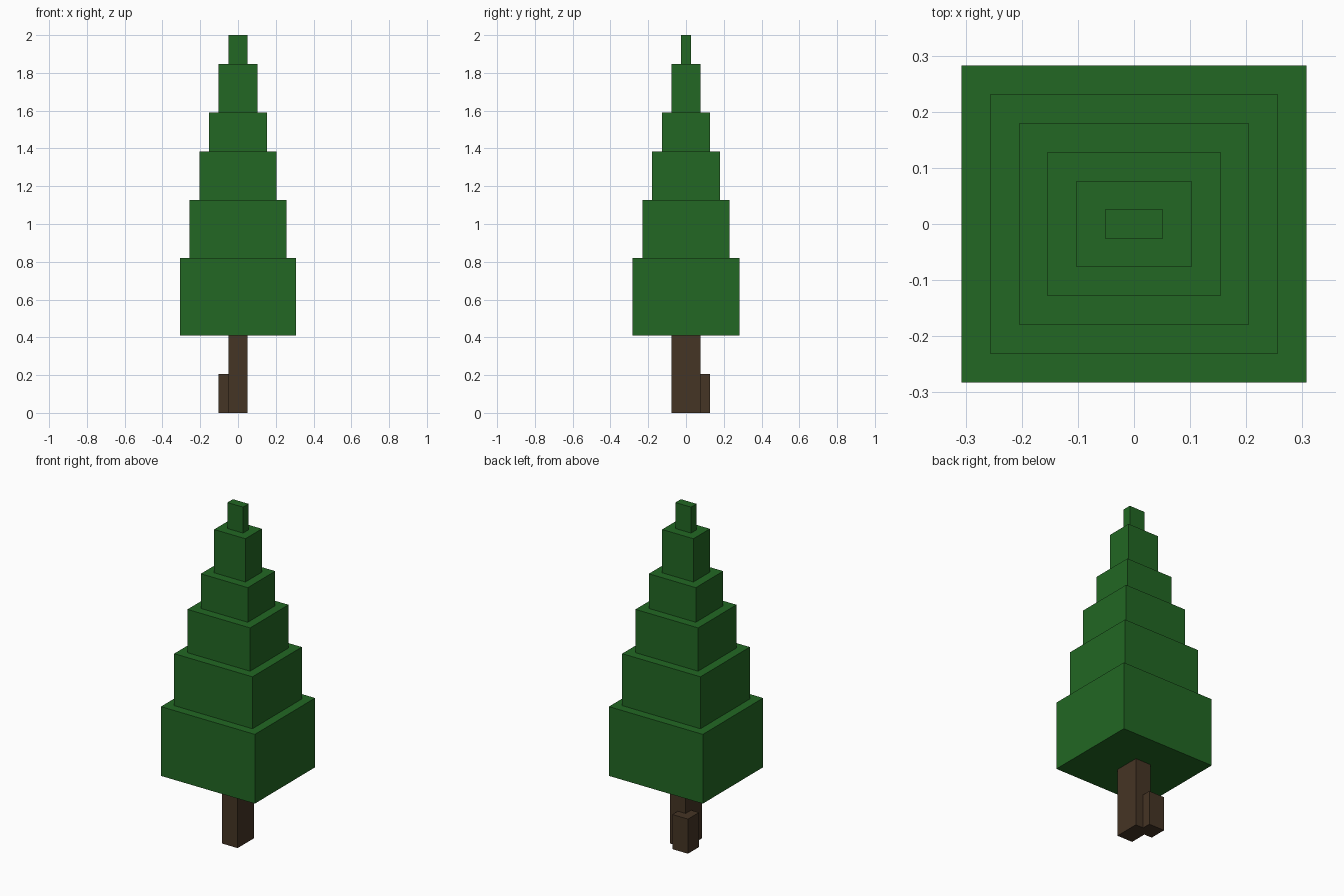
import bpy
import bmesh

cube = bpy.data.objects.get("Cube")
if cube:
    bpy.data.objects.remove(cube, do_unlink=True)

U = 2 / 78  # block unit: the tree is 78 units tall


def material(name, rgb):
    mat = bpy.data.materials.new(name)
    mat.use_nodes = True
    colour = (*rgb, 1)
    mat.diffuse_color = colour
    bsdf = mat.node_tree.nodes["Principled BSDF"]
    bsdf.inputs["Base Color"].default_value = colour
    bsdf.inputs["Roughness"].default_value = 0.9
    return mat


def box(name, low, high, mat):
    """Axis-aligned block between two corners given in block units."""
    bm = bmesh.new()
    bmesh.ops.create_cube(bm, size=1)
    for v in bm.verts:
        v.co = [v.co[i] * (high[i] - low[i]) * U for i in range(3)]
    mesh = bpy.data.meshes.new(name)
    bm.to_mesh(mesh)
    bm.free()
    mesh.materials.append(mat)
    obj = bpy.data.objects.new(name, mesh)
    obj.location = [(low[i] + high[i]) / 2 * U for i in range(3)]
    bpy.context.collection.objects.link(obj)
    return obj


green = material("needle green", (0.016, 0.137, 0.017))
brown = material("bark brown", (0.060, 0.035, 0.018))

# Trunk and the short root at its back corner
box("trunk", (-2, -3, 0), (2, 3, 16), brown)
box("root", (-4, 1, 0), (0, 5, 8), brown)

# Foliage tiers, each two units narrower per side than the one below
levels = [16, 32, 44, 54, 62, 72, 78]
for i, (bottom, top) in enumerate(zip(levels, levels[1:])):
    hx, hy = 12 - 2 * i, 11 - 2 * i
    box(f"foliage_tier_{i + 1}", (-hx, -hy, bottom), (hx, hy, top), green)
